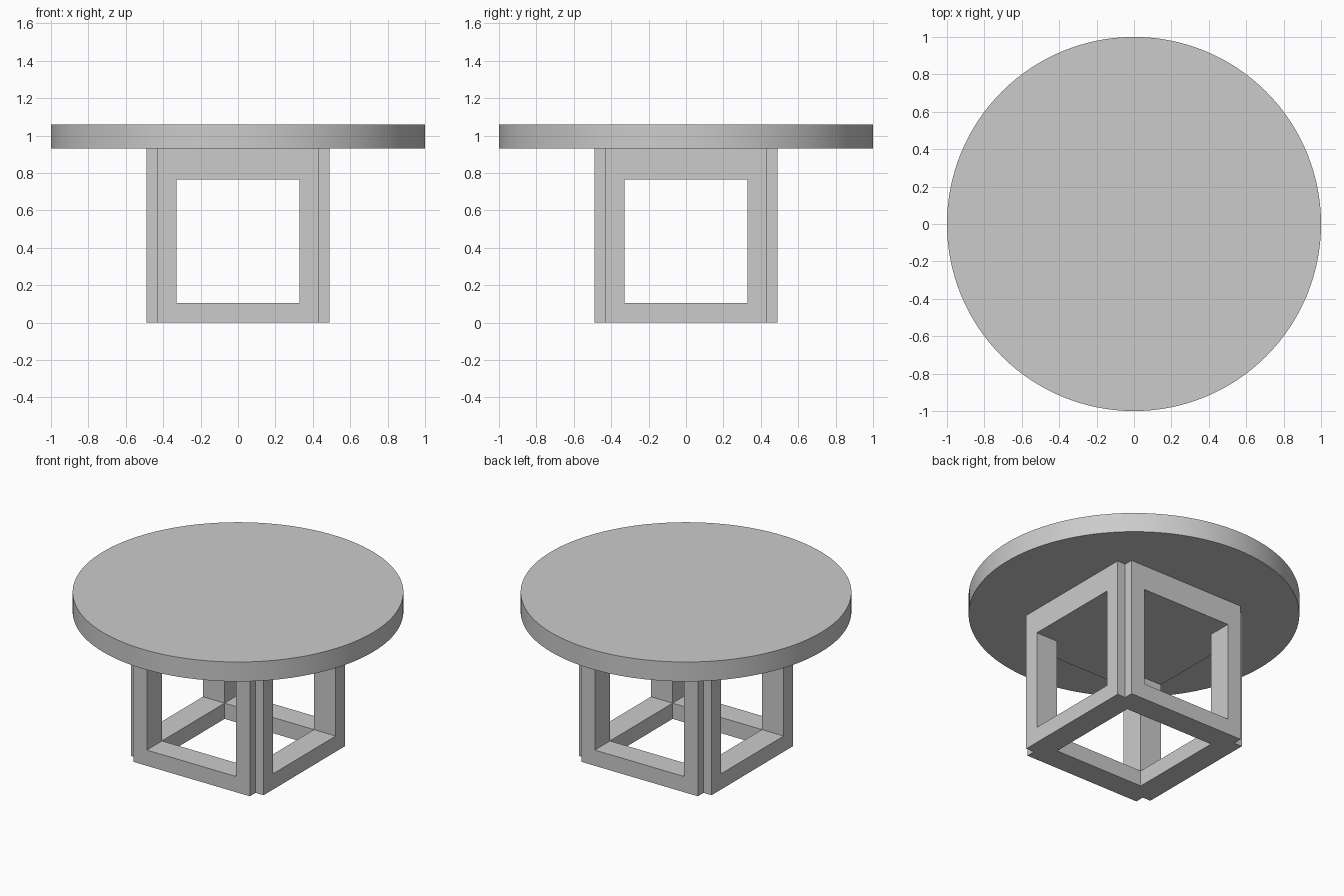
import bpy
import bmesh
from math import radians

default = bpy.data.objects.get("Cube")
if default:
    bpy.data.objects.remove(default, do_unlink=True)

# Single flat colour
grey = bpy.data.materials.new("light_grey")
grey.use_nodes = True
colour = (0.6, 0.6, 0.6, 1.0)
grey.diffuse_color = colour
grey.node_tree.nodes["Principled BSDF"].inputs["Base Color"].default_value = colour


def prism(name, outline, bottom, top):
    """Extrude a closed xy outline between two heights."""
    bm = bmesh.new()
    face = bm.faces.new([bm.verts.new((x, y, bottom)) for x, y in outline])
    moved = bmesh.ops.extrude_face_region(bm, geom=[face])["geom"]
    verts = [v for v in moved if isinstance(v, bmesh.types.BMVert)]
    bmesh.ops.translate(bm, verts=verts, vec=(0, 0, top - bottom))
    bmesh.ops.recalc_face_normals(bm, faces=bm.faces)
    mesh = bpy.data.meshes.new(name)
    bm.to_mesh(mesh)
    bm.free()
    mesh.materials.append(grey)
    obj = bpy.data.objects.new(name, mesh)
    bpy.context.collection.objects.link(obj)
    return obj


def notched_square(reach, arm):
    """Square outline with a square notch taken out of every corner."""
    points = []
    x, y = 1, 0
    for _ in range(4):
        for along, side in ((reach, -arm), (reach, arm), (arm, arm)):
            points.append((along * x - side * y, along * y + side * x))
        x, y = -y, x
    return points


def cut(target, cutter):
    cutter.hide_render = True
    bpy.ops.object.select_all(action="DESELECT")
    bpy.context.view_layer.objects.active = target
    target.select_set(True)
    mod = target.modifiers.new("cut", "BOOLEAN")
    mod.operation = "DIFFERENCE"
    mod.solver = "EXACT"
    mod.object = cutter
    bpy.ops.object.modifier_apply(modifier=mod.name)
    bpy.data.objects.remove(cutter, do_unlink=True)


# Base: notched block with a window through each side and an open floor
HALF_OPEN = 0.33
base = prism("base_frame", notched_square(0.49, 0.43), 0, 0.93)
cut(base, prism("window_cutter", notched_square(0.7, HALF_OPEN), 0.105, 0.765))
square = [(-HALF_OPEN, -HALF_OPEN), (HALF_OPEN, -HALF_OPEN),
          (HALF_OPEN, HALF_OPEN), (-HALF_OPEN, HALF_OPEN)]
cut(base, prism("floor_cutter", square, -0.1, 0.4))

# Round top
bpy.ops.mesh.primitive_cylinder_add(vertices=128, radius=1, depth=0.13,
                                    location=(0, 0, 0.995))
table_top = bpy.context.object
table_top.name = "table_top"
table_top.data.materials.append(grey)
bpy.ops.object.shade_smooth_by_angle(angle=radians(30))
